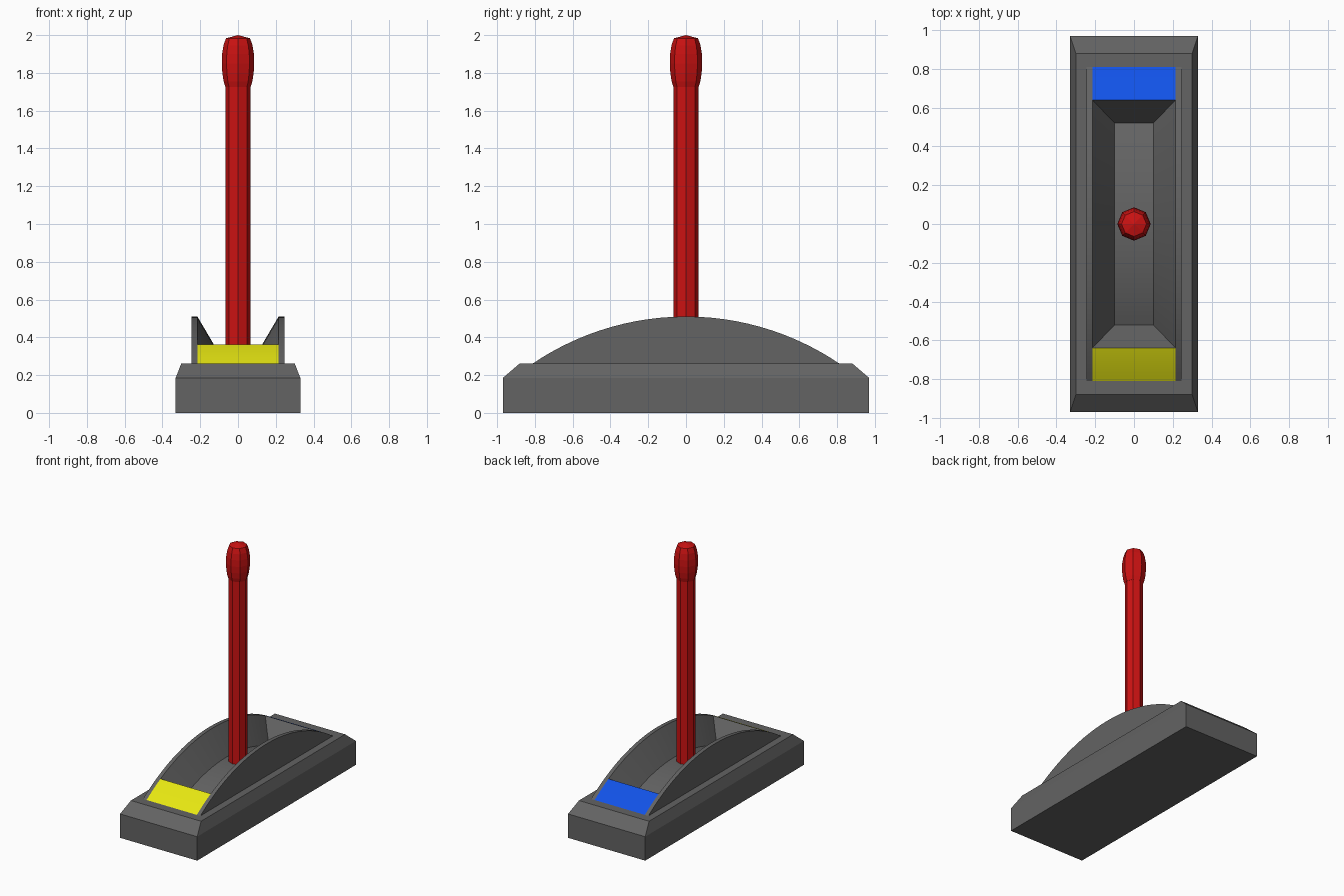
import bpy, bmesh, math

cube = bpy.data.objects.get("Cube")
if cube:
    bpy.data.objects.remove(cube, do_unlink=True)


def material(name, rgb):
    m = bpy.data.materials.new(name)
    m.use_nodes = True
    m.diffuse_color = (*rgb, 1)
    bsdf = next(n for n in m.node_tree.nodes if n.type == 'BSDF_PRINCIPLED')
    bsdf.inputs["Base Color"].default_value = (*rgb, 1)
    return m


GREY = material("dark grey", (0.125, 0.125, 0.125))
RED = material("red", (0.6, 0.006, 0.006))
YELLOW = material("yellow", (0.8, 0.8, 0.006))
BLUE = material("blue", (0.006, 0.085, 0.8))


def finish(name, bm, mats, smooth=None):
    bmesh.ops.recalc_face_normals(bm, faces=bm.faces)
    mesh = bpy.data.meshes.new(name)
    bm.to_mesh(mesh)
    bm.free()
    ob = bpy.data.objects.new(name, mesh)
    bpy.context.collection.objects.link(ob)
    for m in mats:
        mesh.materials.append(m)
    if smooth:
        bpy.ops.object.select_all(action='DESELECT')
        ob.select_set(True)
        bpy.context.view_layer.objects.active = ob
        bpy.ops.object.shade_smooth_by_angle(angle=math.radians(smooth))
    return ob


def bridge(bm, a, b):
    n = len(a)
    for i in range(n):
        bm.faces.new((a[i], a[(i + 1) % n], b[(i + 1) % n], b[i]))


# Base: rectangular loops, chamfered upper edge, open where the housing sits
bm = bmesh.new()
loops = []
for hx, hy, z in ((0.33, 0.97, 0), (0.33, 0.97, 0.185),
                  (0.30, 0.88, 0.262), (0.245, 0.81, 0.262)):
    loops.append([bm.verts.new((sx * hx, sy * hy, z))
                  for sx, sy in ((-1, -1), (1, -1), (1, 1), (-1, 1))])
bm.faces.new(loops[0])
for a, b in zip(loops, loops[1:]):
    bridge(bm, a, b)
finish("base", bm, [GREY])

# Housing: arched rails, coloured end panels and a recessed slot
TOP, BOTTOM, END, SLOT = 0.51, 0.262, 0.81, 0.64
RISE = TOP - BOTTOM
R = (END ** 2 + RISE ** 2) / (2 * RISE)
FLOOR_R, FLOOR_END = R - 0.195, 0.52


def arc_z(y, r):
    return TOP - R + math.sqrt(r * r - y * y)


end_ang, slot_ang = math.asin(END / R), math.asin(SLOT / R)
angles = [-end_ang + (end_ang - slot_ang) * i / 4 for i in range(4)]
angles += [-slot_ang + 2 * slot_ang * i / 20 for i in range(21)]
angles += [-a for a in reversed(angles[:4])]
first, last = 4, 24

bm = bmesh.new()
foot, outer, inner, floor = [], [], [], []
for i, a in enumerate(angles):
    y = R * math.sin(a)
    z = arc_z(y, R)
    foot.append([bm.verts.new((s * 0.245, y, BOTTOM)) for s in (-1, 1)])
    outer.append([bm.verts.new((s * 0.245, y, z)) for s in (-1, 1)])
    inner.append([bm.verts.new((s * 0.215, y, z)) for s in (-1, 1)])
    fy = y * FLOOR_END / SLOT
    floor.append([bm.verts.new((s * 0.10, fy, arc_z(fy, FLOOR_R))) for s in (-1, 1)]
                 if first <= i <= last else None)


def strip(a, b, i, s, t):
    return bm.faces.new((a[i][s], a[i + 1][s], b[i + 1][t], b[i][t]))


for i in range(len(angles) - 1):
    for s in (0, 1):
        strip(foot, outer, i, s, s)
        strip(outer, inner, i, s, s)
        if first <= i < last:
            strip(inner, floor, i, s, s)
    if first <= i < last:
        strip(floor, floor, i, 0, 1)
    else:
        strip(inner, inner, i, 0, 1).material_index = 1 if i < first else 2
for i in (first, last):
    bm.faces.new((inner[i][0], inner[i][1], floor[i][1], floor[i][0]))
bmesh.ops.remove_doubles(bm, verts=bm.verts, dist=0.0005)
finish("housing", bm, [GREY, YELLOW, BLUE], smooth=15)


def octagonal(name, profile, mat, tip=None):
    """Eight-sided lathe with corners on the x and y axes."""
    bm = bmesh.new()
    rings = [[bm.verts.new((r * math.cos(k * math.pi / 4),
                            r * math.sin(k * math.pi / 4), z)) for k in range(8)]
             for r, z in profile]
    for a, b in zip(rings, rings[1:]):
        bridge(bm, a, b)
    bm.faces.new(rings[0])
    if tip is None:
        bm.faces.new(rings[-1])
    else:
        apex = bm.verts.new((0, 0, tip))
        for k in range(8):
            bm.faces.new((rings[-1][k], rings[-1][(k + 1) % 8], apex))
    return finish(name, bm, [mat])


# Lever and its bulged grip
octagonal("lever_shaft", [(0.066, 0.28), (0.066, 1.74)], RED)
octagonal("lever_grip", [(0.067, 1.725), (0.076, 1.755), (0.083, 1.80), (0.086, 1.85),
                         (0.084, 1.90), (0.077, 1.945), (0.064, 1.983)], RED, tip=2.0)
